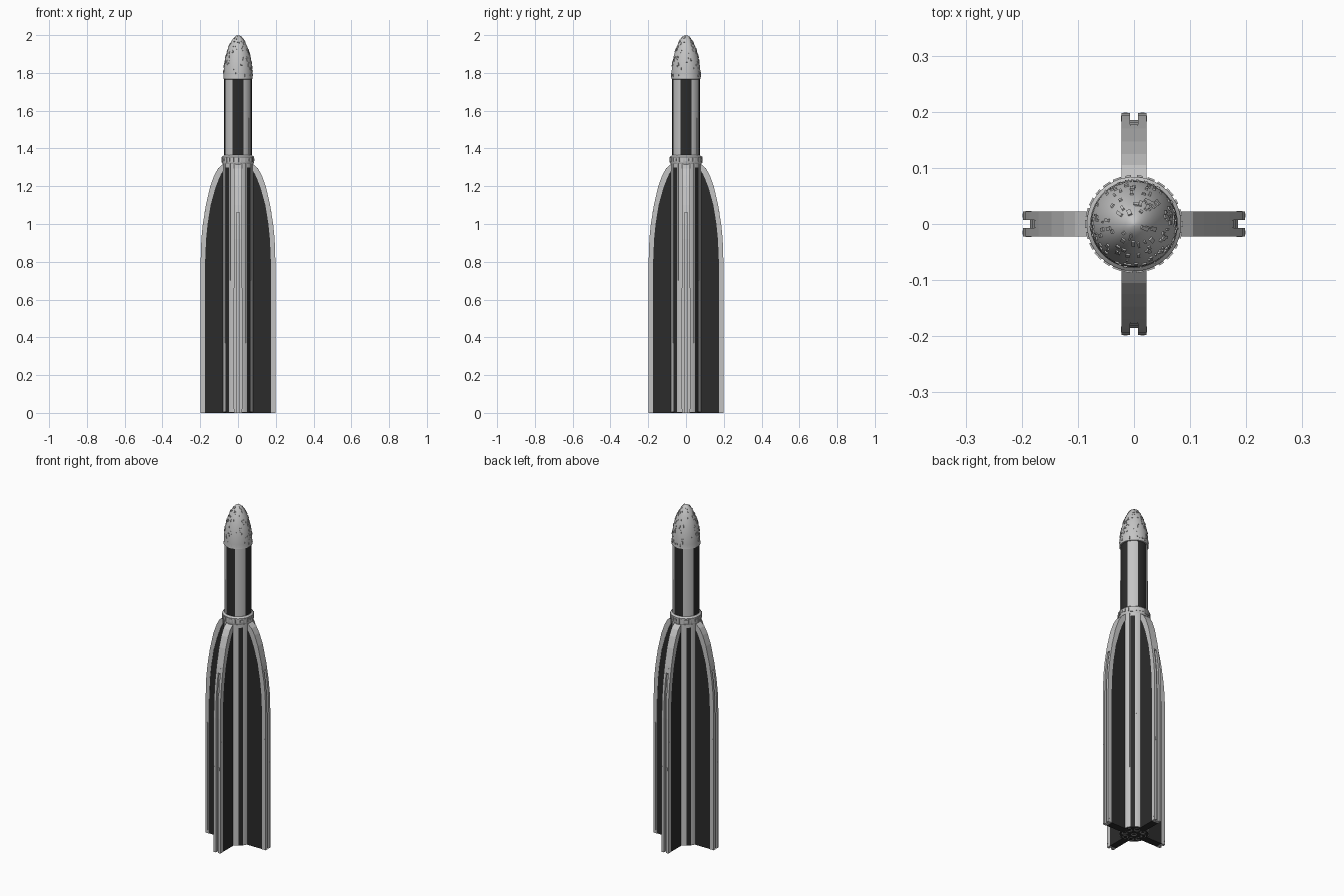
import bpy, bmesh, math, random
from mathutils import Matrix, Vector

random.seed(4)
cube = bpy.data.objects.get("Cube")
if cube:
    bpy.data.objects.remove(cube)


def material(name, value):
    m = bpy.data.materials.new(name)
    m.use_nodes = True
    colour = (value, value, value, 1)
    m.diffuse_color = colour
    m.node_tree.nodes["Principled BSDF"].inputs["Base Color"].default_value = colour
    return m


LIGHT = material("light grey", 0.55)
DARK = material("charcoal", 0.024)
MID = material("engine grey", 0.25)


def finish(name, bm, mats, smooth=False):
    bmesh.ops.recalc_face_normals(bm, faces=bm.faces)
    mesh = bpy.data.meshes.new(name)
    bm.to_mesh(mesh)
    bm.free()
    for m in mats:
        mesh.materials.append(m)
    ob = bpy.data.objects.new(name, mesh)
    bpy.context.collection.objects.link(ob)
    if smooth:
        bpy.ops.object.select_all(action='DESELECT')
        ob.select_set(True)
        bpy.context.view_layer.objects.active = ob
        bpy.ops.object.shade_smooth_by_angle(angle=math.radians(35))
    return ob


def lathe(name, profile, mats, rule=None, segs=80):
    """Revolve (radius, z) points; rule(angle in degrees, z) picks a material."""
    bm = bmesh.new()
    rings = []
    for r, z in profile:
        rings.append([bm.verts.new((r * math.cos(math.tau * i / segs),
                                    r * math.sin(math.tau * i / segs), z))
                      for i in range(segs)])
    for a, b in zip(rings, rings[1:]):
        for i in range(segs):
            j = (i + 1) % segs
            f = bm.faces.new((a[i], a[j], b[j], b[i]))
            if rule:
                f.material_index = rule((i + 0.5) * 360 / segs, f.calc_center_median().z)
    bm.faces.new(rings[0])
    bm.faces.new(rings[-1])
    return finish(name, bm, mats, True)


def add_box(bm, size, matrix):
    bmesh.ops.create_cube(bm, size=1, matrix=matrix @ Matrix.Diagonal((*size, 1)))


def add_prism(bm, outline, y0, y1):
    """Extrude an (x, z) outline between two y positions."""
    a = [bm.verts.new((x, y0, z)) for x, z in outline]
    b = [bm.verts.new((x, y1, z)) for x, z in outline]
    bm.faces.new(a)
    bm.faces.new(b[::-1])
    for i in range(len(a)):
        j = (i + 1) % len(a)
        bm.faces.new((a[i], a[j], b[j], b[i]))


def place(angle, radius, z):
    return Matrix.Rotation(angle, 4, 'Z') @ Matrix.Translation((radius, 0, z))


# Lower body with a dark stripe midway between fins
lathe("lower_body", [(0.081, 0.004), (0.081, 1.30), (0.081, 1.33)], [LIGHT, DARK],
      lambda a, z: int(abs(a % 90 - 45) < 9 and z < 1.3))

# Collar with blocks around it
lathe("collar", [(0.081, 1.318), (0.084, 1.324), (0.084, 1.356), (0.075, 1.364)], [LIGHT])
bm = bmesh.new()
for i in range(26):
    add_box(bm, (0.006, random.uniform(0.008, 0.017), random.uniform(0.012, 0.034)),
            place(math.tau * i / 26, 0.084, 1.34))
finish("collar_blocks", bm, [LIGHT])

# Upper body with a dark stripe above each fin
lathe("upper_body", [(0.073, 1.355), (0.073, 1.775)], [LIGHT, DARK],
      lambda a, z: int(abs((a + 45) % 90 - 45) < 22.5))

# Nose
STEPS = 18


def nose_point(s):
    return 0.077 * max(1 - s * s, 0) ** 0.6, 1.775 + 0.225 * s


nose = [nose_point(math.sin(math.pi / 2 * i / STEPS)) for i in range(STEPS)]
lathe("nose", [(0.073, 1.766), (0.078, 1.768)] + nose + [(0.001, 2.0)], [LIGHT])

# Small raised plates scattered over the nose
bm = bmesh.new()
for i in range(150):
    s = random.uniform(0.03, 0.95)
    (r0, z0), (r1, z1) = nose_point(s - 0.02), nose_point(s + 0.02)
    r, z = nose_point(s)
    tilt = math.atan2(r0 - r1, z1 - z0)
    add_box(bm, (0.005, random.uniform(0.003, 0.008), random.uniform(0.005, 0.018)),
            place(random.uniform(0, math.tau), r, z) @ Matrix.Rotation(-tilt, 4, 'Y'))
finish("nose_plates", bm, [LIGHT])

# Fin curves: outer edge and the inner limit of the light rim
OUTER = [(0.198, 0), (0.198, 0.8), (0.194, 0.92), (0.186, 1.0), (0.17, 1.1),
         (0.147, 1.2), (0.125, 1.26), (0.105, 1.295), (0.078, 1.318)]
INNER = [(0.174, 0), (0.174, 0.8), (0.169, 0.92), (0.161, 1.0), (0.145, 1.1),
         (0.12, 1.19), (0.101, 1.24), (0.088, 1.268), (0.078, 1.28)]
HALF, SLOT, SLOT_TOP = 0.022, 0.007, 1.06

# Rim: two rails with a recessed core between them up to the slot top
bm = bmesh.new()
for s in (-1, 1):
    add_prism(bm, OUTER + INNER[::-1], s * SLOT, s * HALF)
low = [(x - 0.013, z) for x, z in OUTER if z < SLOT_TOP] + [(0.164, SLOT_TOP), (0.177, SLOT_TOP)]
high = [p for p in OUTER if p[1] > SLOT_TOP]
add_prism(bm, low + high + INNER[::-1], -SLOT, SLOT)
# Small clamps and pipes on the rim
for s in (-1, 1):
    add_box(bm, (0.010, 0.003, 0.64), Matrix.Translation((0.188, s * HALF, 0.34)))
    add_box(bm, (0.004, 0.007, 0.02), Matrix.Translation((0.197, s * 0.015, 0.5)))
rim = finish("fin_rim", bm, [LIGHT])

# Dark fin panel inside the rim
bm = bmesh.new()
add_prism(bm, [(0.05, 0)] + INNER + [(0.05, 1.28)], -HALF + 0.0015, HALF - 0.0015)
panel = finish("fin_panel", bm, [DARK])

for part in (rim, panel):
    for i in range(1, 4):
        copy = bpy.data.objects.new(f"{part.name}_{i + 1}", part.data)
        copy.rotation_euler.z = i * math.pi / 2
        bpy.context.collection.objects.link(copy)

# Thin conduits along both body sections
bm = bmesh.new()
for i in range(4):
    for side, length in ((-1, 0.95), (1, 0.62)):
        angle = math.pi / 4 + i * math.pi / 2 + side * math.radians(13)
        add_box(bm, (0.006, 0.005, length), place(angle, 0.081, 1.32 - length / 2))
    angle = math.pi / 4 + i * math.pi / 2 + math.radians(6)
    add_box(bm, (0.005, 0.005, 0.2), place(angle, 0.073, 1.46))
finish("conduits", bm, [LIGHT])

# Engine bay: dark base plate and a ring of bells
lathe("base_plate", [(0.076, 0.002), (0.076, 0.006)], [DARK])
for i in range(9):
    angle = math.tau * i / 8 + math.pi / 8
    radius = 0.052 if i < 8 else 0
    bell = lathe(f"engine_bell_{i + 1}",
                 [(0.008, 0.003), (0.013, 0.0), (0.016, 0.0), (0.010, 0.02)], [MID], segs=16)
    bell.location = (radius * math.cos(angle), radius * math.sin(angle), 0)
